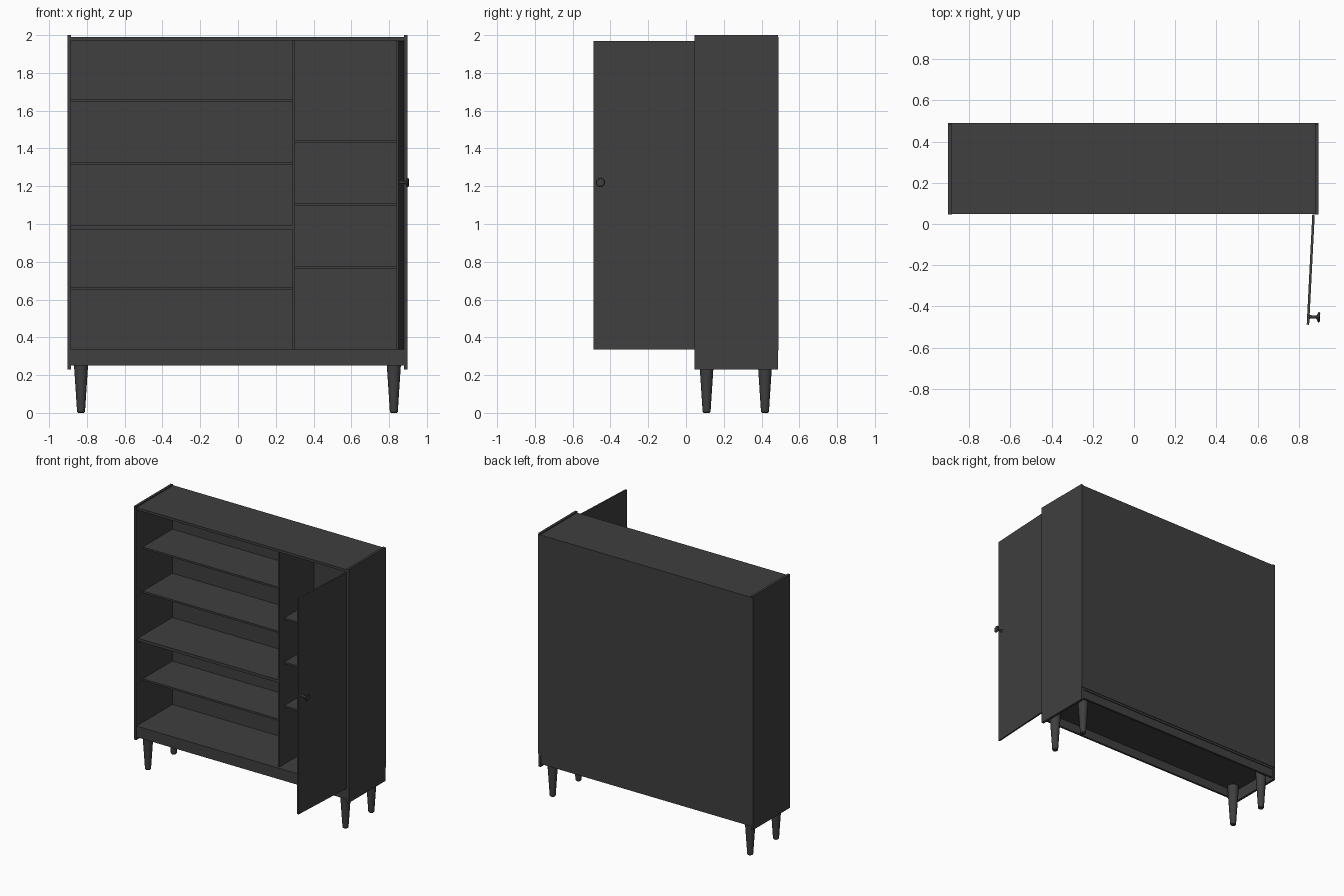
import bpy, bmesh, math
from mathutils import Matrix, Vector

cube = bpy.data.objects.get("Cube")
if cube:
    bpy.data.objects.remove(cube, do_unlink=True)

paint = bpy.data.materials.new("charcoal grey")
paint.use_nodes = True
grey = (0.05, 0.05, 0.05, 1)
paint.diffuse_color = grey
paint.node_tree.nodes["Principled BSDF"].inputs["Base Color"].default_value = grey


def finish(name, bm):
    bmesh.ops.recalc_face_normals(bm, faces=bm.faces)
    mesh = bpy.data.meshes.new(name)
    bm.to_mesh(mesh)
    bm.free()
    mesh.materials.append(paint)
    obj = bpy.data.objects.new(name, mesh)
    bpy.context.collection.objects.link(obj)
    return obj


def board(name, x, y, z):
    """Box spanning the given (low, high) ranges."""
    bm = bmesh.new()
    bmesh.ops.create_cube(bm, size=1)
    for v in bm.verts:
        v.co = [a + (b - a) * (c + 0.5) for (a, b), c in zip((x, y, z), v.co)]
    return finish(name, bm)


def turned(name, profile, sides=24):
    """Round part from (radius, height) pairs, closed at both ends."""
    bm = bmesh.new()
    rings = [[bm.verts.new((r * math.cos(math.tau * i / sides),
                            r * math.sin(math.tau * i / sides), h))
              for i in range(sides)] for r, h in profile]
    for low, high in zip(rings, rings[1:]):
        for i in range(sides):
            j = (i + 1) % sides
            bm.faces.new((low[i], low[j], high[j], high[i]))
    bm.faces.new(rings[0])
    bm.faces.new(rings[-1])
    obj = finish(name, bm)
    bpy.ops.object.select_all(action='DESELECT')
    bpy.context.view_layer.objects.active = obj
    obj.select_set(True)
    bpy.ops.object.shade_smooth_by_angle(angle=math.radians(35))
    return obj


LEFT, RIGHT = -0.903, 0.897
T = 0.018
FRONT, BACK = 0.045, 0.486
INNER = (LEFT + T, RIGHT - T)
DIVIDER = (0.288, 0.301)

# Carcass
board("right_side_panel", (LEFT, INNER[0]), (FRONT, BACK), (0.23, 2))
board("left_side_panel", (INNER[1], RIGHT), (FRONT, BACK), (0.23, 2))
board("top_board", INNER, (FRONT + 0.004, BACK), (1.972, 1.991))
board("bottom_board", INNER, (FRONT + 0.004, BACK), (0.315, 0.335))
board("back_panel", (LEFT, RIGHT), (0.478, 0.49), (0.33, 1.991))
board("front_rail", INNER, (FRONT + 0.006, FRONT + 0.022), (0.25, 0.315))
board("back_rail", INNER, (BACK - 0.022, BACK - 0.006), (0.25, 0.315))

# Interior
board("divider", DIVIDER, (FRONT + 0.025, 0.478), (0.335, 1.972))
board("middle_shelf", (INNER[0], DIVIDER[0]), (FRONT + 0.02, 0.478), (0.972, 0.994))
for z in (0.657, 1.322, 1.656):
    board("wide_shelf", (INNER[0], DIVIDER[0]), (FRONT + 0.08, 0.478), (z - 0.007, z + 0.007))
for z in (0.771, 1.102, 1.436):
    board("narrow_shelf", (DIVIDER[1], INNER[1]), (FRONT + 0.08, 0.478), (z - 0.007, z + 0.007))

# Legs
for x in (-0.831, 0.825):
    for y in (0.109, 0.418):
        leg = turned("leg", [(0.016, 0), (0.021, 0.006), (0.037, 0.25), (0.04, 0.315)])
        leg.location = (x, y, 0)

# Open door on its left hinge, with a knob on the outer face
swing = math.radians(-2.9)
hinge = Vector((0.872, 0.047, 0))
door = board("door", (-0.006, 0.006), (-0.537, 0), (0.335, 1.97))
knob = turned("door_knob", [(0.012, 0), (0.008, 0.006), (0.007, 0.032), (0.012, 0.037),
                            (0.024, 0.042), (0.025, 0.048), (0.02, 0.052)], 20)
swung = Matrix.Translation(hinge) @ Matrix.Rotation(swing, 4, 'Z')
door.matrix_world = swung
knob.matrix_world = swung @ Matrix.Translation((0.005, -0.498, 1.22)) @ Matrix.Rotation(math.pi / 2, 4, 'Y')
